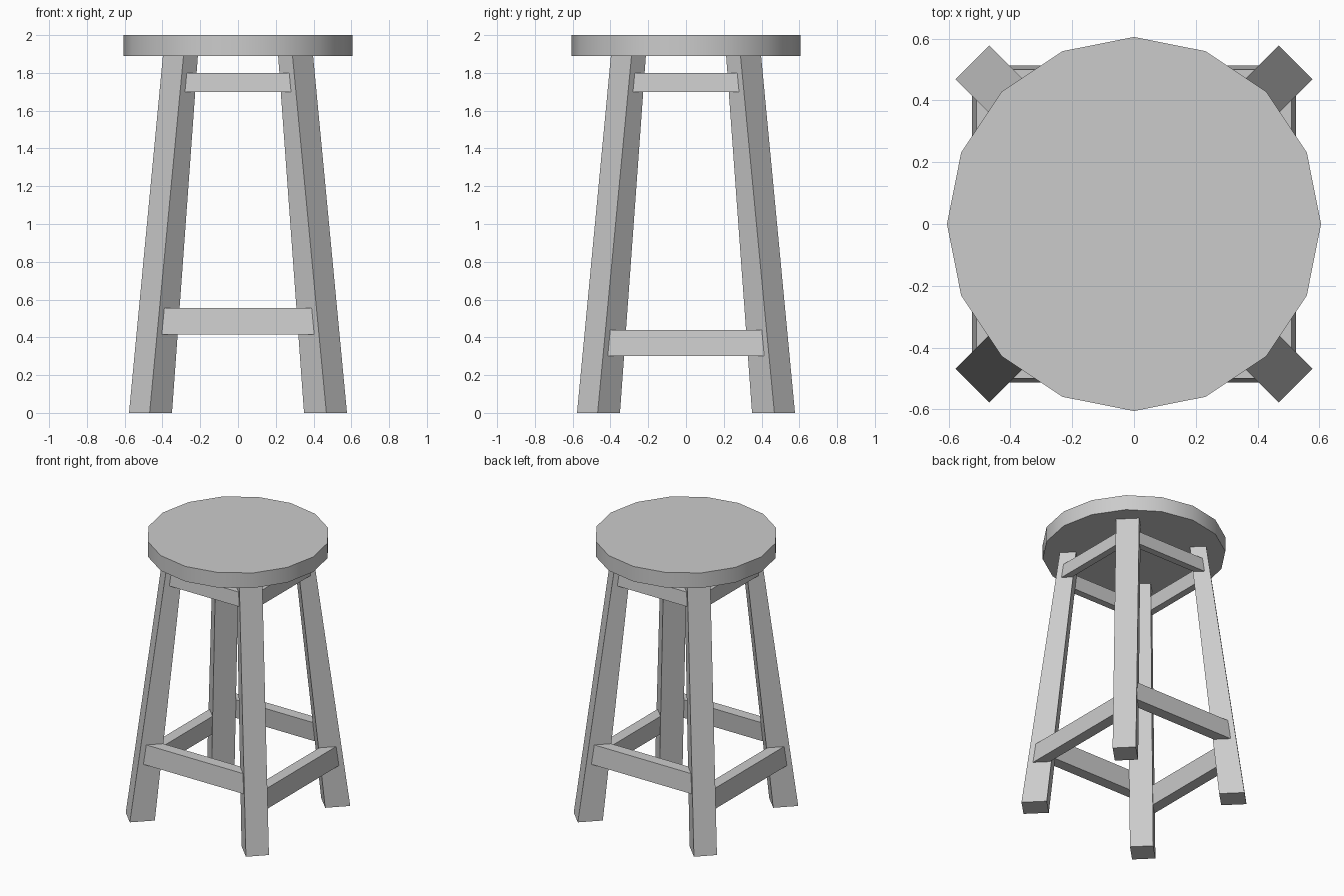
import bpy, bmesh, math
from mathutils import Matrix

if "Cube" in bpy.data.objects:
    bpy.data.objects.remove(bpy.data.objects["Cube"])

SEAT_Z = 1.89


def prism(name, bottom, top, z0, z1, angle=0.0):
    """Solid joining two matching horizontal outlines, turned about z."""
    bm = bmesh.new()
    n = len(bottom)
    lo = [bm.verts.new((x, y, z0)) for x, y in bottom]
    hi = [bm.verts.new((x, y, z1)) for x, y in top]
    bm.faces.new(lo[::-1])
    bm.faces.new(hi)
    for i in range(n):
        j = (i + 1) % n
        bm.faces.new((lo[i], lo[j], hi[j], hi[i]))
    bm.transform(Matrix.Rotation(angle, 4, 'Z'))
    bmesh.ops.recalc_face_normals(bm, faces=bm.faces)
    mesh = bpy.data.meshes.new(name)
    bm.to_mesh(mesh)
    bm.free()
    obj = bpy.data.objects.new(name, mesh)
    bpy.context.collection.objects.link(obj)
    return obj


def leg_outline(outer, inner, half):
    """Rectangle in front (-y), distances measured along the leg's diagonal."""
    return [(-half, -outer), (half, -outer), (half, -inner), (-half, -inner)]


def rail(name, z0, z1, depth, angle):
    """Rail whose outer face and ends follow the splay of the legs."""
    def outline(z):
        k = 0.0955 * z
        x, out = 0.443 - k, 0.552 - k
        return [(-x, -out), (x, -out), (x, -out + depth), (-x, -out + depth)]
    return prism(name, outline(z0), outline(z1), z0, z1, angle)


# Seat: 16-sided disc with smooth rim
ring = [(0.605 * math.cos(i * math.tau / 16), 0.605 * math.sin(i * math.tau / 16))
        for i in range(16)]
seat = prism("seat", ring, ring, SEAT_Z, 2.0)
for p in seat.data.polygons:
    p.use_smooth = len(p.vertices) == 4
for e in seat.data.edges:
    a, b = (seat.data.vertices[v].co.z for v in e.vertices)
    e.use_edge_sharp = abs(a - b) < 1e-4

# Four tapered, splayed legs on the diagonals
r2 = math.sqrt(2)
foot = leg_outline(0.5225 * r2, 0.404 * r2, 0.0545 * r2)
head = leg_outline(0.343 * r2, 0.267 * r2, 0.0545 * r2)
for i, name in enumerate(("front_right", "back_right", "back_left", "front_left")):
    prism(name + "_leg", foot, head, 0, SEAT_Z, math.radians(45 + 90 * i))

# Lower stretchers (side pair sits lower) and upper rails
for i, side in enumerate(("front", "right", "back", "left")):
    a = math.radians(90 * i)
    z = 0.30 if i % 2 else 0.415
    rail(side + "_stretcher", z, z + 0.14, 0.08, a)
    rail(side + "_upper_rail", 1.70, 1.80, 0.05, a)
